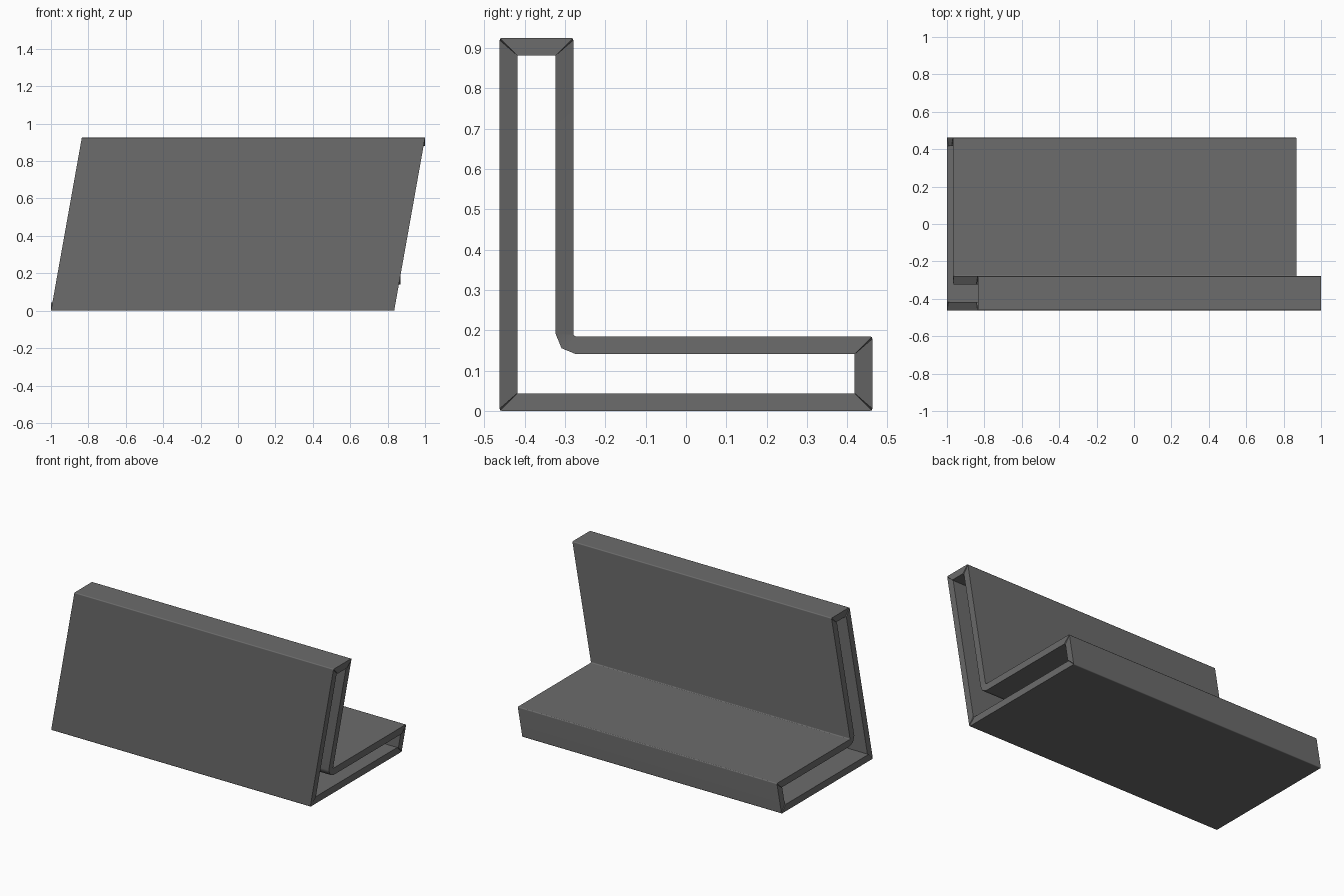
import bpy, bmesh
from math import cos, sin, pi, radians

if "Cube" in bpy.data.objects:
    bpy.data.objects.remove(bpy.data.objects["Cube"])

HEIGHT, WIDTH = 0.925, 1.835
SLANT = (2 - WIDTH) / HEIGHT      # sideways lean per unit of height
WALL, RADIUS, STEPS = 0.044, 0.006, 2

# L-shaped outline corners: y, z, inward direction signs, concave flag
corners = [
    (-0.462, 0.0, 1, 1, False),
    (0.462, 0.0, -1, 1, False),
    (0.462, 0.185, -1, -1, False),
    (-0.279, 0.185, -1, -1, True),
    (-0.279, HEIGHT, -1, -1, False),
    (-0.462, HEIGHT, 1, -1, False),
]


def corner_points(y, z, sy, sz, concave):
    """Outer point, inner point and inner lean around one rounded corner."""
    side = -1 if concave else 1
    cy, cz = y + side * sy * RADIUS, z + side * sz * RADIUS
    points = []
    for i in range(STEPS + 1):
        a = pi / 2 * i / STEPS
        dy, dz = -side * sy * cos(a), -side * sz * sin(a)
        outer = (cy + dy * RADIUS, cz + dz * RADIUS)
        if concave:
            reach = RADIUS + WALL
            inner = (cy + dy * reach, cz + dz * reach)
            lean_height = outer[1]
        else:
            inner = (y + sy * WALL, z + sz * WALL)
            # upright walls follow the slant, flat plates end squarely
            lean_height = inner[1] if i == 0 else z
        points.append((outer, inner, SLANT * lean_height))
    return points


# Walk the outline in order, flipping arcs reached along a flat plate
rings = []
for k, c in enumerate(corners):
    points = corner_points(*c)
    if abs(corners[k - 1][1] - c[1]) < 1e-6:
        points.reverse()
    rings += points

# Hollow slanted shell, open at both ends
bm = bmesh.new()
verts = []
for outer, inner, lean in rings:
    row = []
    for (y, z), shift in ((outer, SLANT * outer[1]), (inner, lean)):
        for x in (-1, -1 + WIDTH):
            row.append(bm.verts.new((x + shift, y, z)))
    verts.append(row)             # outer left, outer right, inner left, inner right
for i, a in enumerate(verts):
    b = verts[(i + 1) % len(verts)]
    for p, q in ((0, 1), (1, 3), (3, 2), (2, 0)):
        same_line = (a[p].co.yz - b[p].co.yz).length < 1e-6
        if p == 3 and same_line:  # no inner face inside a sharp corner
            continue
        bm.faces.new((a[p], b[p], b[q], a[q]))
bmesh.ops.remove_doubles(bm, verts=bm.verts, dist=1e-5)
bmesh.ops.recalc_face_normals(bm, faces=bm.faces)

mesh = bpy.data.meshes.new("slanted_l_shell")
bm.to_mesh(mesh)
bm.free()
shell = bpy.data.objects.new("slanted_l_shell", mesh)
bpy.context.collection.objects.link(shell)

# Dark grey surface, softened edges with flat walls
dark = bpy.data.materials.new("dark_grey")
dark.diffuse_color = (0.15, 0.15, 0.15, 1)
dark.use_nodes = True
dark.node_tree.nodes["Principled BSDF"].inputs["Base Color"].default_value = dark.diffuse_color
mesh.materials.append(dark)
bpy.context.view_layer.objects.active = shell
shell.select_set(True)
bpy.ops.object.shade_smooth_by_angle(angle=radians(50))
shell.modifiers.new("flat_walls", 'WEIGHTED_NORMAL').keep_sharp = True
